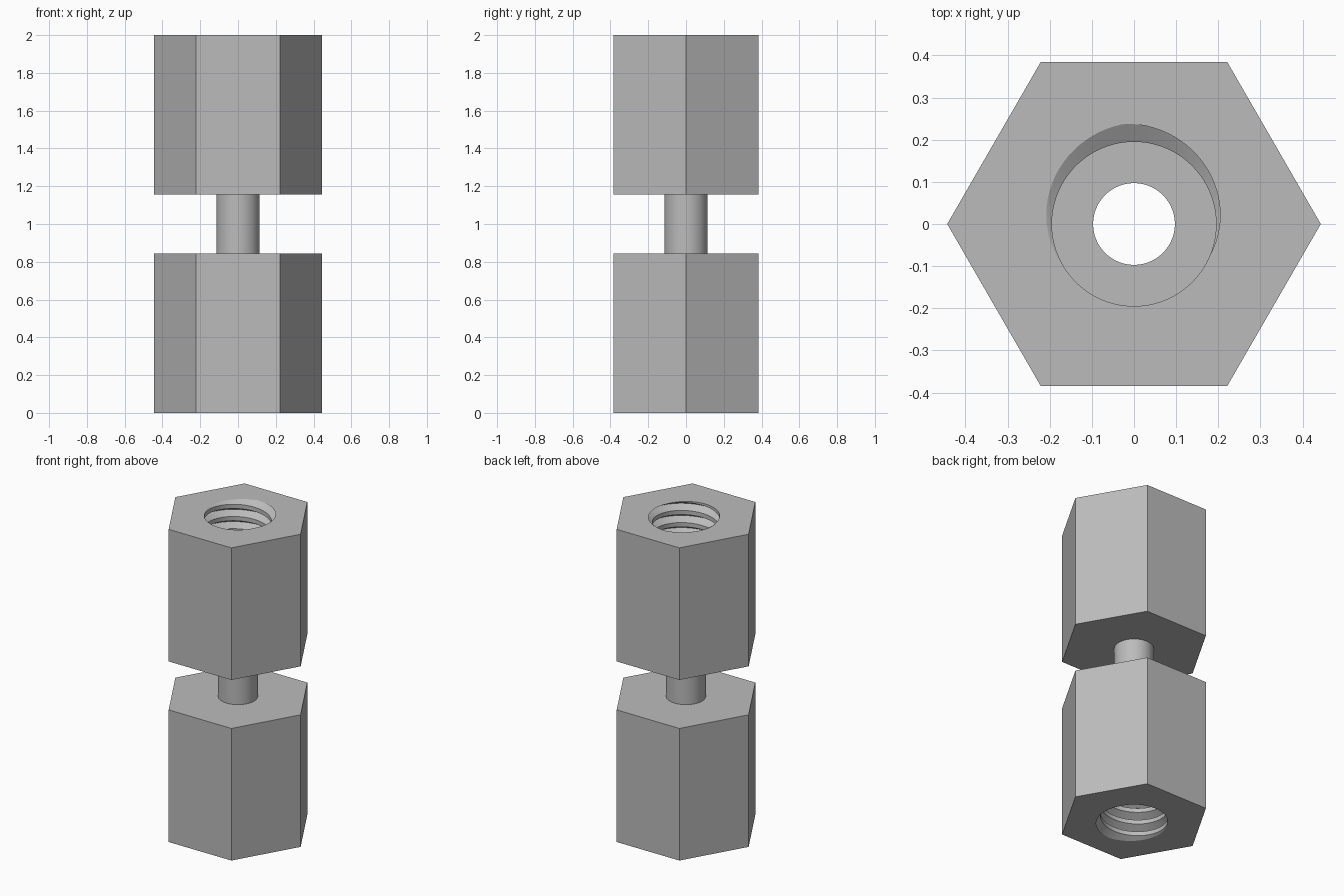
import bpy, bmesh, math

if "Cube" in bpy.data.objects:
    bpy.data.objects.remove(bpy.data.objects["Cube"], do_unlink=True)

APOTHEM = 0.384      # half the distance across flats
BASE, TOP = 1.155, 2.0
FLOOR = 1.26         # bottom of the threaded hole
BORE, ROD = 0.097, 0.115
MINOR, DEPTH, PITCH = 0.195, 0.044, 0.078
HALF_GROOVE = DEPTH * math.tan(math.radians(30))
START = math.radians(95)
COLUMNS = 96

steel = bpy.data.materials.new("plain grey steel")
steel.use_nodes = True
grey = (0.5, 0.5, 0.5, 1)
steel.diffuse_color = grey
steel.node_tree.nodes["Principled BSDF"].inputs["Base Color"].default_value = grey


def hex_radius(angle):
    sector = angle % (math.pi / 3) - math.pi / 6
    return APOTHEM / math.cos(sector)


def thread_points(angle):
    """Points up the hole wall: a V groove on a right-handed helix, clipped to the hole."""
    points = []
    turns = int((TOP - FLOOR) / PITCH) + 3
    for turn in range(-turns, 3):
        centre = TOP + PITCH * (turn + (angle - START) / math.tau)
        for offset in (-HALF_GROOVE, 0, HALF_GROOVE):
            z = min(max(centre + offset, FLOOR), TOP)
            cut = max(0, 1 - abs(z - centre) / HALF_GROOVE)
            points.append([MINOR + DEPTH * cut, z])
    # Points clipped at an end share the true wall radius there
    for end in (FLOOR, TOP):
        clipped = [p for p in points if p[1] == end]
        radius = max(p[0] for p in clipped)
        for p in clipped:
            p[0] = radius
    return points


def sweep(name, profile, closed):
    """Turn a profile that depends on the angle around the z axis."""
    bm = bmesh.new()
    columns = []
    for i in range(COLUMNS + 1):
        a = math.tau * i / COLUMNS
        columns.append([bm.verts.new((r * math.cos(a), r * math.sin(a), z))
                        for r, z in profile(a)])
    for here, there in zip(columns, columns[1:]):
        count = len(here)
        for j in range(count if closed else count - 1):
            k = (j + 1) % count
            bm.faces.new((here[j], there[j], there[k], here[k]))
    bmesh.ops.remove_doubles(bm, verts=bm.verts, dist=0.0001)
    bmesh.ops.recalc_face_normals(bm, faces=bm.faces)
    mesh = bpy.data.meshes.new(name)
    bm.to_mesh(mesh)
    bm.free()
    mesh.materials.append(steel)
    obj = bpy.data.objects.new(name, mesh)
    bpy.context.collection.objects.link(obj)
    return obj


def nut_profile(angle):
    side = hex_radius(angle)
    return ([(BORE, BASE), (BORE, FLOOR)] + thread_points(angle)
            + [(side, TOP), (side, BASE), (ROD, BASE)])


def tube_profile(angle):
    low = 2 - BASE
    return [(BORE, low), (BORE, BASE), (ROD, BASE), (ROD, low)]


# Upper hex nut, lower one turned end for end, and the hollow rod between
upper = sweep("upper_hex_nut", nut_profile, True)
lower = sweep("lower_hex_nut", nut_profile, True)
lower.rotation_euler.x = math.pi
lower.location.z = 2
rod = sweep("connecting_tube", tube_profile, True)

for part in (upper, lower, rod):
    bpy.ops.object.select_all(action="DESELECT")
    part.select_set(True)
    bpy.context.view_layer.objects.active = part
    bpy.ops.object.shade_smooth_by_angle(angle=math.radians(25))
